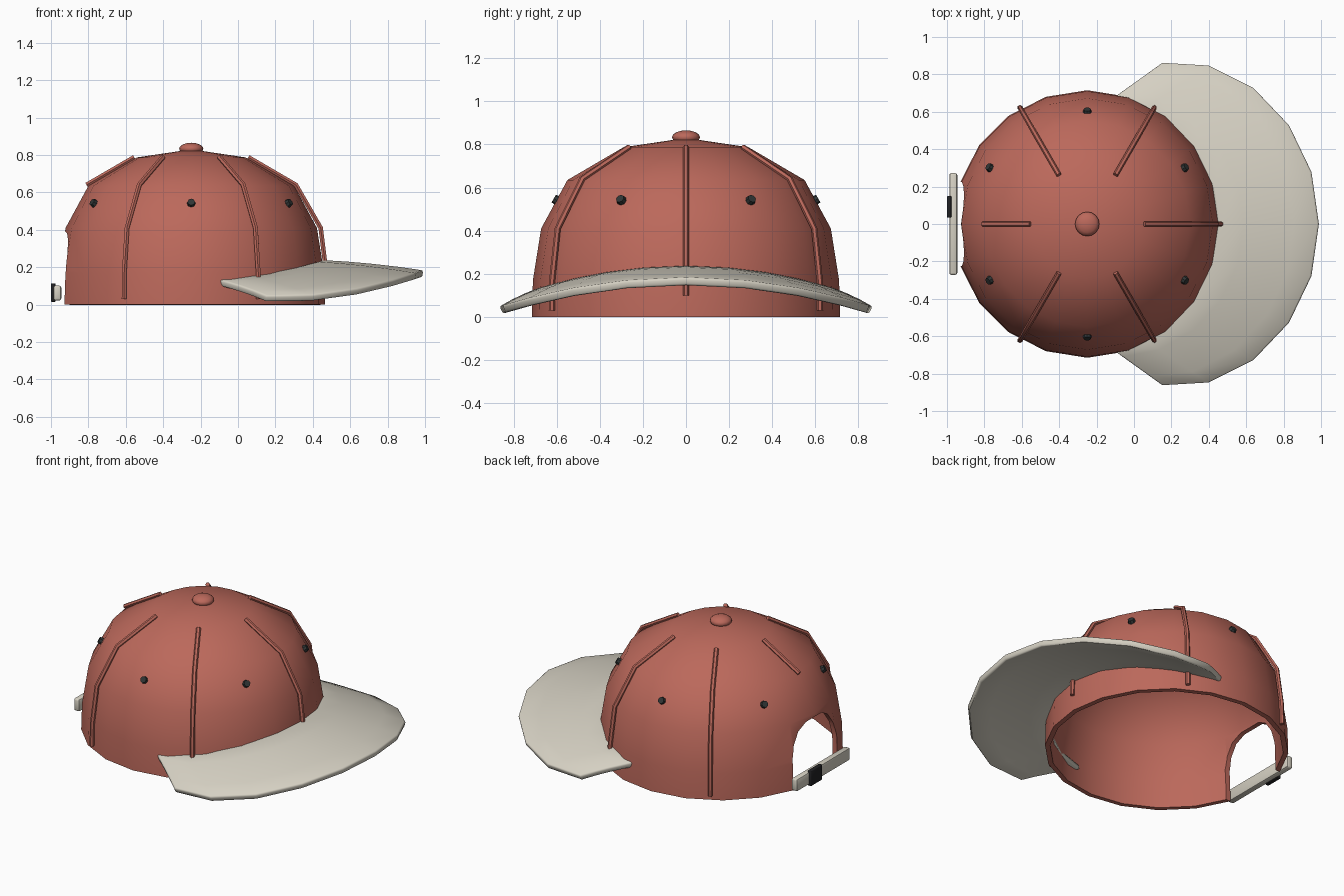
import bpy, bmesh
from math import sin, cos, pi, radians
from mathutils import Vector

if "Cube" in bpy.data.objects:
    bpy.data.objects.remove(bpy.data.objects["Cube"])

CX = -0.25  # crown axis


def material(name, rgb):
    m = bpy.data.materials.new(name)
    m.use_nodes = True
    m.diffuse_color = (*rgb, 1)
    m.node_tree.nodes["Principled BSDF"].inputs["Base Color"].default_value = (*rgb, 1)
    return m


RED = material("brick red fabric", (0.50, 0.14, 0.105))
CREAM = material("cream fabric", (0.67, 0.635, 0.545))
DARK = material("dark eyelet", (0.03, 0.036, 0.036))
BLACK = material("black buckle", (0.015, 0.015, 0.017))


def add_object(name, bm, mat):
    bmesh.ops.recalc_face_normals(bm, faces=bm.faces)
    mesh = bpy.data.meshes.new(name)
    bm.to_mesh(mesh)
    bm.free()
    ob = bpy.data.objects.new(name, mesh)
    mesh.materials.append(mat)
    bpy.context.collection.objects.link(ob)
    return ob


def finish(ob, angle=45):
    """Apply modifiers and shade smooth with sharp corners kept."""
    bpy.ops.object.select_all(action='DESELECT')
    ob.select_set(True)
    bpy.context.view_layer.objects.active = ob
    bpy.ops.object.convert(target='MESH')
    bpy.ops.object.shade_smooth_by_angle(angle=radians(angle))


def around(angle, r, z):
    return Vector((CX + r * cos(angle), r * sin(angle), z))


# Crown: revolved profile with an inner thickness
profile = [(0.715, 0), (0.71, 0.17), (0.672, 0.41), (0.55, 0.635), (0.29, 0.787)]
SIDES = 20
bm = bmesh.new()
rings = [[bm.verts.new(around(2 * pi * i / SIDES, r, z)) for i in range(SIDES)]
         for r, z in profile]
apex = bm.verts.new((CX, 0, 0.83))
for i in range(SIDES):
    j = (i + 1) % SIDES
    for low, high in zip(rings, rings[1:]):
        bm.faces.new((low[i], low[j], high[j], high[i]))
    bm.faces.new((rings[-1][i], rings[-1][j], apex))
crown = add_object("crown", bm, RED)
shell = crown.modifiers.new("thickness", 'SOLIDIFY')
shell.thickness = 0.03
shell.offset = -1

# Arched opening at the back
half = [(0.225, -0.1), (0.225, 0.19), (0.2, 0.275), (0.15, 0.345), (0.08, 0.382)]
arch = half + [(0, 0.392)] + [(-y, z) for y, z in reversed(half)]
bm = bmesh.new()
face = bm.faces.new([bm.verts.new((-1.2, y, z)) for y, z in arch])
out = bmesh.ops.extrude_face_region(bm, geom=[face])
bmesh.ops.translate(bm, vec=(0.7, 0, 0),
                    verts=[v for v in out["geom"] if isinstance(v, bmesh.types.BMVert)])
cutter = add_object("opening_cutter", bm, RED)
cutter.hide_render = True
cut = crown.modifiers.new("opening", 'BOOLEAN')
cut.operation = 'DIFFERENCE'
cut.solver = 'EXACT'
cut.object = cutter
finish(crown)
bpy.data.objects.remove(cutter)

# Raised seams running down the crown
top_part = [(0.305, 0.788), (0.56, 0.64)]
low_part = [(0.692, 0.41), (0.722, 0.17)]
for k in range(6):
    points = list(top_part)
    if k != 3:
        points += low_part + [(0.724, 0.1 if k == 0 else 0.03)]
    curve = bpy.data.curves.new("seam", 'CURVE')
    curve.dimensions = '3D'
    curve.bevel_depth = 0.014
    curve.bevel_resolution = 1
    curve.use_fill_caps = True
    spline = curve.splines.new('POLY')
    spline.points.add(len(points) - 1)
    # seams off the ring corners sit on slightly flatter panels
    scale = 1 if k % 3 == 0 else 0.993
    for p, (r, z) in zip(spline.points, points):
        p.co = (*around(k * pi / 3, r * scale, z), 1)
    curve.materials.append(RED)
    seam = bpy.data.objects.new(f"seam_{k + 1}", curve)
    bpy.context.collection.objects.link(seam)
    finish(seam)

# Eyelets, one in each panel
for k in range(6):
    a = pi / 6 + k * pi / 3
    normal = Vector((0.85 * cos(a), 0.85 * sin(a), 0.5))
    bm = bmesh.new()
    bmesh.ops.create_cone(bm, cap_ends=True, segments=8, radius1=0.024,
                          radius2=0.02, depth=0.024)
    eyelet = add_object(f"eyelet_{k + 1}", bm, DARK)
    eyelet.rotation_mode = 'QUATERNION'
    eyelet.rotation_quaternion = normal.to_track_quat('Z', 'Y')
    eyelet.location = around(a, 0.603, 0.543)

# Top button
bm = bmesh.new()
bmesh.ops.create_uvsphere(bm, u_segments=16, v_segments=8, radius=0.065)
bmesh.ops.scale(bm, vec=(1, 1, 0.5), verts=bm.verts)
bmesh.ops.translate(bm, vec=(CX, 0, 0.833), verts=bm.verts)
finish(add_object("top_button", bm, RED), 60)

# Brim: curved sheet between the crown and an outer edge, drooping at the sides
edge = [(0.99, 0), (0.95, 0.28), (0.83, 0.53), (0.64, 0.73), (0.40, 0.85), (0.15, 0.865)]
ROWS = 4
bm = bmesh.new()
grid = []
for i in range(-5, 6):
    t = i / 5
    inner = around(t * radians(80), 0.70 - 0.03 * t * t, 0)
    x, y = edge[abs(i)]
    outer = Vector((x, y if i > 0 else -y, 0))
    inner.z = 0.238 - 0.22 * inner.y ** 2
    outer.z = 0.183 - 0.18 * outer.y ** 2
    row = []
    for j in range(ROWS + 1):
        s = j / ROWS
        p = inner.lerp(outer, s)
        p.z += 0.03 * s * (1 - s)
        row.append(bm.verts.new(p))
    grid.append(row)
for a, b in zip(grid, grid[1:]):
    for j in range(ROWS):
        bm.faces.new((a[j], a[j + 1], b[j + 1], b[j]))
brim = add_object("brim", bm, CREAM)
if brim.data.polygons[0].normal.z < 0:
    brim.data.flip_normals()
sheet = brim.modifiers.new("thickness", 'SOLIDIFY')
sheet.thickness = 0.038
sheet.offset = -1
soft = brim.modifiers.new("rounded edge", 'BEVEL')
soft.width = 0.01
soft.segments = 2
soft.angle_limit = radians(50)
finish(brim)


# Back strap and its buckle
def rounded_box(name, size, centre, mat, bevel):
    bm = bmesh.new()
    bmesh.ops.create_cube(bm, size=1)
    bmesh.ops.scale(bm, vec=size, verts=bm.verts)
    bmesh.ops.translate(bm, vec=centre, verts=bm.verts)
    ob = add_object(name, bm, mat)
    mod = ob.modifiers.new("bevel", 'BEVEL')
    mod.width = bevel
    mod.segments = 2
    finish(ob)


rounded_box("back_strap", (0.042, 0.545, 0.08), (-0.966, 0, 0.062), CREAM, 0.011)
rounded_box("strap_buckle", (0.024, 0.115, 0.1), (-0.988, 0.092, 0.064), BLACK, 0.005)
